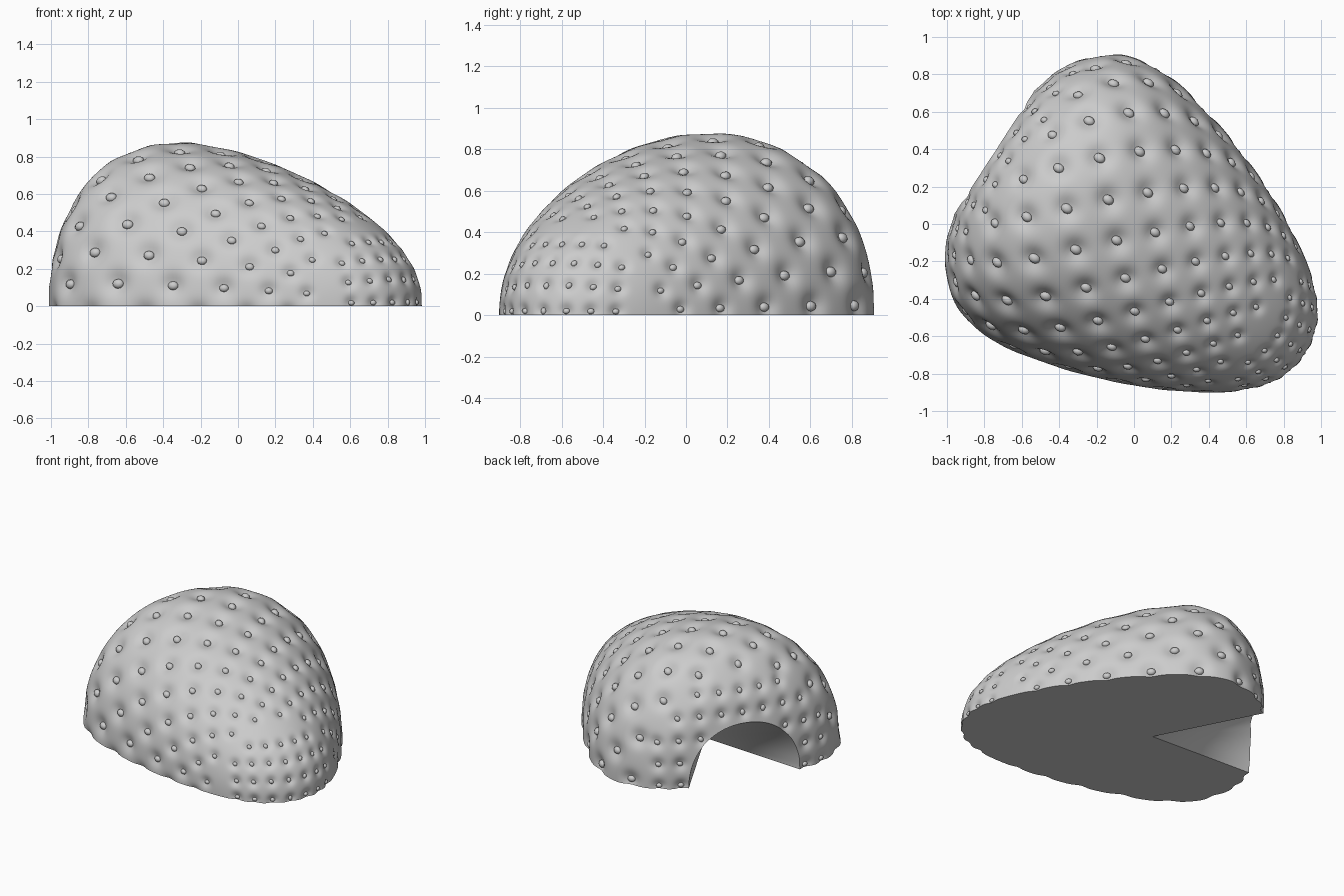
import bpy, bmesh, math
from mathutils import Vector, Matrix
from mathutils.geometry import interpolate_bezier
from mathutils.kdtree import KDTree

if "Cube" in bpy.data.objects:
    bpy.data.objects.remove(bpy.data.objects["Cube"])

grey = bpy.data.materials.new("light_grey")
grey.use_nodes = True
grey.diffuse_color = (0.6, 0.6, 0.6, 1)
grey.node_tree.nodes["Principled BSDF"].inputs["Base Color"].default_value = (0.6, 0.6, 0.6, 1)

# Half-fruit profile: (distance along the axis, radius), stem rim to tip
PROFILE = [(-.835, .4), (-.79, .55), (-.73, .65), (-.59, .785), (-.44, .84),
           (-.3, .853), (-.1, .825), (.2, .745), (.5, .63), (.7, .53),
           (.9, .405), (1.04, .28), (1.115, .165), (1.15, 0)]
APEX = -.135                 # inner end of the stem hollow
STEP = math.pi / 16          # seed lattice pitch, relative to local radius
PHASE = -.053
ROWS, COLS = 230, 160
TURN = Matrix.Rotation(math.radians(-33), 3, 'Z')
HALF = math.pi / 2
SQUARE = 2.15                # roundness exponent of the cross-section


def place(a, r, t):
    """Axis distance, radius and angle from the top -> model space."""
    s, c = math.sin(t), math.cos(t)
    r *= (abs(s) ** SQUARE + abs(c) ** SQUARE) ** (-1 / SQUARE)
    up = 0 if abs(abs(t) - HALF) < 1e-6 else 1.03 * r * c
    return TURN @ Vector((a, r * s - .083, up))


def smooth_curve(points):
    pts = [Vector((a, r, 0)) for a, r in points]
    tan = [(pts[min(i + 1, len(pts) - 1)] - pts[max(i - 1, 0)]).normalized()
           for i in range(len(pts))]
    tan[-1] = Vector((0, -1, 0))
    out = []
    for i in range(len(pts) - 1):
        k = (pts[i + 1] - pts[i]).length / 3
        out += interpolate_bezier(pts[i], pts[i] + tan[i] * k,
                                  pts[i + 1] - tan[i + 1] * k, pts[i + 1], 60)[:-1]
    return out


# Profile lengths: plain arc, and arc measured in local radii for the seed bands
curve = [p for p in smooth_curve(PROFILE) if p.y > .02]
arc, scaled = [0], [0]
for p, q in zip(curve, curve[1:]):
    arc.append(arc[-1] + (q - p).length)
    scaled.append(scaled[-1] + 2 * (q - p).length / (p.y + q.y))
zero = next(w for w, p in zip(scaled, curve) if p.x >= -.028)
scaled = [w - zero for w in scaled]


def sample(lengths, w):
    """Profile point and outward normal at a given length."""
    i = next((i for i in range(1, len(lengths)) if lengths[i] >= w), len(lengths) - 1)
    f = (w - lengths[i - 1]) / max(lengths[i] - lengths[i - 1], 1e-9)
    p, q = curve[i - 1], curve[i]
    d = (q - p).normalized()
    return p.lerp(q, min(f, 1)), Vector((-d.y, d.x, 0))


# Seed layout: staggered rings around the middle
seeds = []                   # (profile point, normal, angle, size)
for k in range(math.ceil(scaled[0] / STEP), math.floor(scaled[-1] / STEP)):
    p, n = sample(scaled, k * STEP)
    if -.68 < p.x < .86:
        for m in range(-5, 6):
            t = PHASE + (k % 2) * STEP + 2 * STEP * m
            seeds.append((p, n, t, p.y))


def end_seeds(pitch, near, far, to_length, size):
    """Square seed lattice wrapped over one end of the fruit."""
    for i in range(-6, 7):
        for j in range(7):
            side, up = i * pitch, j * pitch + .02
            dist = math.hypot(side, up)
            if near < dist < far:
                p, n = sample(arc, to_length(dist))
                seeds.append((p, n, math.atan2(side, up), size))


end_seeds(.125, 0, .47, lambda d: arc[-1] + .02 - d, .45)
end_seeds(.15, .42, .72, lambda d: d - PROFILE[0][1], .55)
seeds = [s for s in seeds if abs(s[2]) < HALF + .1]

tree = KDTree(len(seeds))
for i, (p, n, t, size) in enumerate(seeds):
    tree.insert(place(p.x, p.y, t), i)
tree.balance()


def dimple(co):
    """Depth of the pits around the seeds near a surface point."""
    return sum(.042 * seeds[i][3] * math.exp(-(d / (.075 * seeds[i][3])) ** 2)
               for _, i, d in tree.find_range(co, .2))


def finish(bm, name, angle):
    mesh = bpy.data.meshes.new(name)
    bm.to_mesh(mesh)
    bm.free()
    mesh.materials.append(grey)
    ob = bpy.data.objects.new(name, mesh)
    bpy.context.collection.objects.link(ob)
    bpy.ops.object.select_all(action='DESELECT')
    ob.select_set(True)
    bpy.context.view_layer.objects.active = ob
    bpy.ops.object.shade_smooth_by_angle(angle=math.radians(angle))


# Dimpled half body with a conical hollow and flat cut face
bm = bmesh.new()
grid = []
for i in range(ROWS + 1):
    p, n = sample(scaled, scaled[0] + (scaled[-1] - scaled[0]) * i / ROWS)
    row = []
    for j in range(COLS + 1):
        t = -HALF + math.pi * j / COLS
        q = p - n * dimple(place(p.x, p.y, t))
        row.append(bm.verts.new(place(q.x, q.y, t)))
    grid.append(row)
hollow = bm.verts.new(place(APEX, 0, HALF))
tip = bm.verts.new(place(grid[-1][0].co.dot(TURN.col[0]), 0, HALF))
for r0, r1 in zip(grid, grid[1:]):
    for j in range(COLS):
        bm.faces.new((r0[j], r1[j], r1[j + 1], r0[j + 1]))
for j in range(COLS):
    bm.faces.new((hollow, grid[0][j], grid[0][j + 1]))
    bm.faces.new((grid[-1][j], tip, grid[-1][j + 1]))
bm.faces.new([hollow] + [r[0] for r in grid] + [tip] + [r[-1] for r in reversed(grid)])
bmesh.ops.recalc_face_normals(bm, faces=bm.faces)
finish(bm, "fruit_body", 50)

# Seeds sitting in the dimples, trimmed at the cut face
bm = bmesh.new()
for p, n, t, size in seeds:
    if abs(t) > HALF + .03:
        continue
    q = p - n * (.034 * size)
    centre = place(q.x, q.y, t)
    normal = (place(q.x + n.x * .01, q.y + n.y * .01, t) - centre).normalized()
    along = (place(q.x + n.y * .01, q.y - n.x * .01, t) - centre).normalized()
    across = normal.cross(along).normalized()
    along = across.cross(normal)
    turn = Matrix((along, across, normal)).transposed().to_4x4()
    scale = Matrix.Diagonal((.038 * size, .031 * size, .027 * size, 1))
    bmesh.ops.create_icosphere(bm, subdivisions=2, radius=1,
                               matrix=Matrix.Translation(centre) @ turn @ scale)
bmesh.ops.bisect_plane(bm, geom=bm.verts[:] + bm.edges[:] + bm.faces[:],
                       plane_co=(0, 0, 0), plane_no=(0, 0, -1), clear_outer=True)
finish(bm, "seeds", 60)
